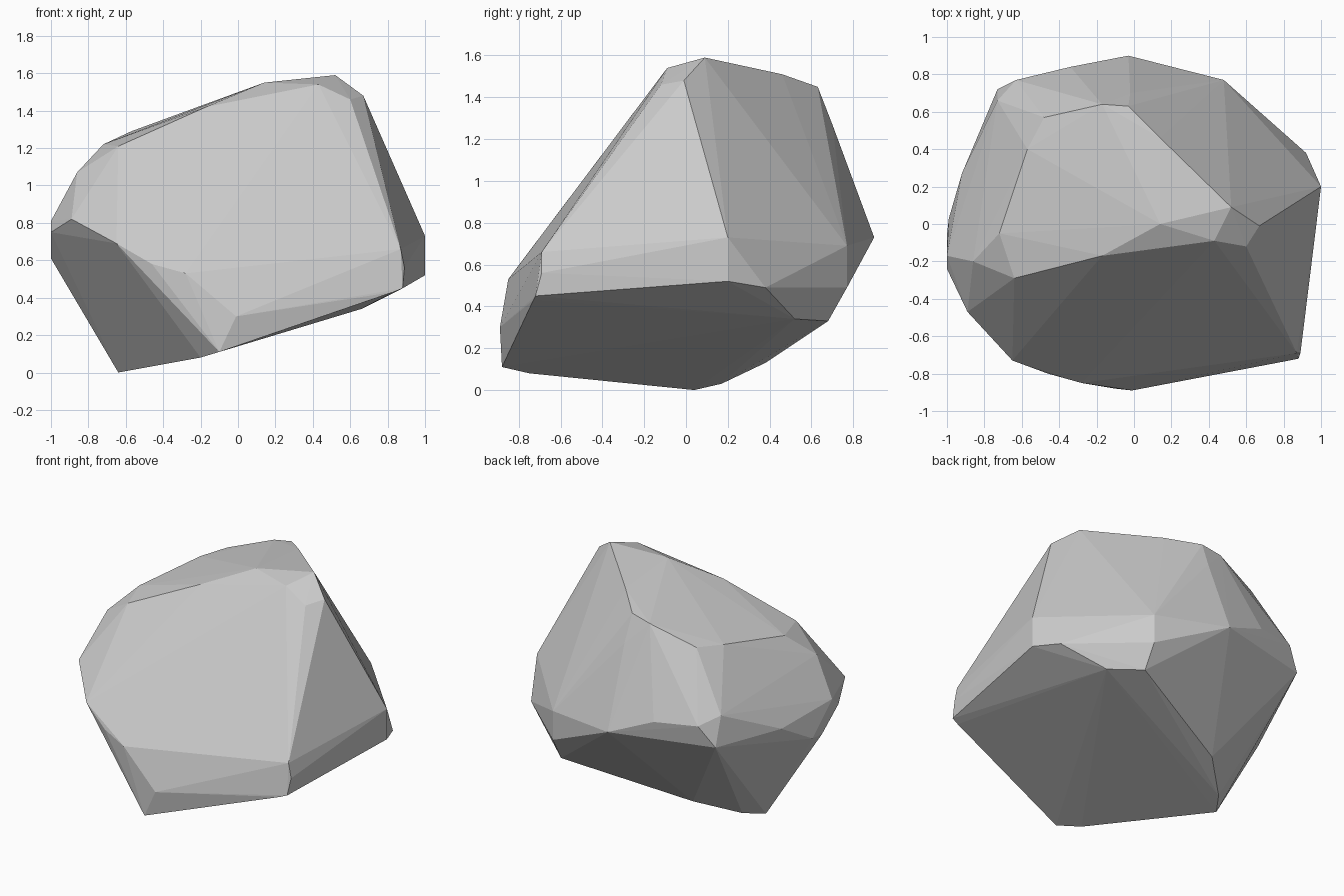
import bpy, bmesh

# Corner points of the faceted boulder, grouped by region
crown = [(.67, -.01, 1.48), (.52, .09, 1.59), (.43, -.09, 1.54), (.6, -.12, 1.46),
         (.14, 0, 1.55), (.14, .46, 1.51), (-.03, .63, 1.45), (-.17, .64, 1.42),
         (-.48, .57, 1.31), (-.57, .4, 1.29), (-.72, -.05, 1.22), (-.64, -.29, 1.21),
         (-.17, -.17, 1.42)]
front = [(-.01, -.89, .3), (-.1, -.88, .11), (-.28, -.85, .53), (-.46, -.8, .58),
         (-.65, -.73, .69), (-.89, -.47, .82), (.89, -.69, .56), (.88, -.72, .45),
         (.87, -.69, .66), (.83, -.73, .43)]
left = [(-1, -.06, .61), (-1, -.24, .75), (-1, -.17, .81), (-.99, .03, .61),
        (-.86, -.2, 1.07), (-.92, .27, .75), (-.73, .72, .74), (-.73, .66, .94),
        (-.63, .77, .88)]
back = [(-.34, .84, .86), (-.03, .9, .73), (-.02, .7, 1.27), (.48, .77, .69),
        (.48, .77, .49), (.48, .68, .33), (.66, .52, .34), (.92, .38, .49),
        (1, .2, .73), (1, .2, .52)]
base = [(-.64, .04, 0), (-.55, .17, .03), (-.32, .38, .13), (-.2, -.75, .08)]

# Wrap the corners in a convex skin, leaving flat facets
bm = bmesh.new()
for co in crown + front + left + back + base:
    bm.verts.new(co)
bmesh.ops.convex_hull(bm, input=bm.verts[:])
loose = [v for v in bm.verts if not v.link_faces]
bmesh.ops.delete(bm, geom=loose, context='VERTS')
bmesh.ops.recalc_face_normals(bm, faces=bm.faces[:])

mesh = bpy.data.meshes.new("boulder")
bm.to_mesh(mesh)
bm.free()
boulder = bpy.data.objects.new("boulder", mesh)
bpy.context.collection.objects.link(boulder)
